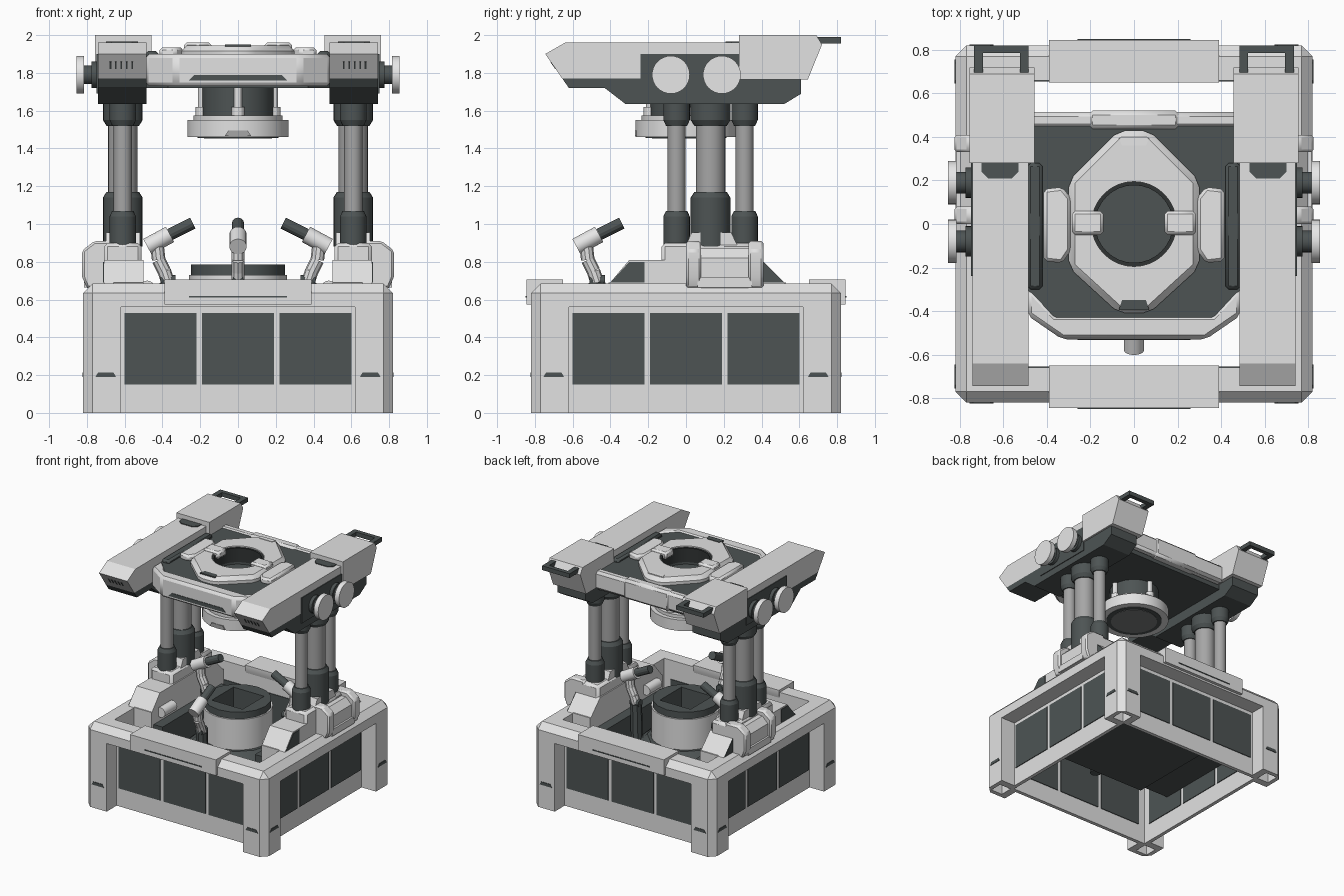
import bpy, bmesh, math
from mathutils import Vector, Matrix

if "Cube" in bpy.data.objects:
    bpy.data.objects.remove(bpy.data.objects["Cube"])

def material(name, r, g, b):
    m = bpy.data.materials.new(name)
    m.diffuse_color = (r, g, b, 1)
    m.use_nodes = True
    m.node_tree.nodes["Principled BSDF"].inputs["Base Color"].default_value = m.diffuse_color
    return m

LIGHT = material("light grey", .76, .76, .76)
WHITE = material("pale grey", .85, .85, .85)
DARK = material("charcoal", .075, .088, .088)
STEEL = material("steel grey", .38, .38, .38)
MID = material("lens grey", .20, .21, .21)
BLACK = material("near black", .03, .034, .034)

def finish(name, bm, mat, bevel=0, mirror=False, seg=1, turn=0):
    bmesh.ops.recalc_face_normals(bm, faces=bm.faces)
    me = bpy.data.meshes.new(name)
    bm.to_mesh(me)
    bm.free()
    me.materials.append(mat)
    ob = bpy.data.objects.new(name, me)
    bpy.context.collection.objects.link(ob)
    if bevel:
        m = ob.modifiers.new("bevel", 'BEVEL')
        m.width, m.segments, m.limit_method = bevel, seg, 'ANGLE'
    if mirror:
        ob.modifiers.new("mirror", 'MIRROR')
    ob.rotation_euler.z = turn
    return ob

def box(name, lo, hi, mat, **kw):
    bm = bmesh.new()
    lo, hi = Vector(lo), Vector(hi)
    mx = Matrix.Translation((lo + hi) / 2) @ Matrix.Diagonal((*(hi - lo), 1))
    bmesh.ops.create_cube(bm, size=1, matrix=mx)
    return finish(name, bm, mat, **kw)

def prism(name, pts, axis, lo, hi, mat, **kw):
    """Extrude a 2D outline along an axis: x takes (y,z), y takes (x,z), z takes (x,y)."""
    bm = bmesh.new()
    def at(p, t):
        return {'x': (t, p[0], p[1]), 'y': (p[0], t, p[1]), 'z': (p[0], p[1], t)}[axis]
    a = [bm.verts.new(at(p, lo)) for p in pts]
    b = [bm.verts.new(at(p, hi)) for p in pts]
    bm.faces.new(a)
    bm.faces.new(b[::-1])
    for i in range(len(pts)):
        j = (i + 1) % len(pts)
        bm.faces.new((a[i], b[i], b[j], a[j]))
    return finish(name, bm, mat, **kw)

def rod(name, p, q, r, mat, r2=None, n=24, **kw):
    bm = bmesh.new()
    p, q = Vector(p), Vector(q)
    d = q - p
    mx = Matrix.Translation((p + q) / 2) @ d.to_track_quat('Z', 'Y').to_matrix().to_4x4()
    bmesh.ops.create_cone(bm, cap_ends=True, segments=n, radius1=r, radius2=r if r2 is None else r2,
                          depth=d.length, matrix=mx)
    return finish(name, bm, mat, **kw)

def cut(ob, *cutters):
    for c in cutters:
        m = ob.modifiers.new("cut", 'BOOLEAN')
        m.object, m.operation, m.solver = c, 'DIFFERENCE', 'EXACT'
    dg = bpy.context.evaluated_depsgraph_get()
    me = bpy.data.meshes.new_from_object(ob.evaluated_get(dg))
    ob.modifiers.clear()
    ob.data = me
    for c in cutters:
        bpy.data.objects.remove(c)

# Base frame: chamfered block, hollowed out, deep recess on each side, hollow legs
base = box("base_frame", (-.82, -.82, -.2), (.82, .82, .685), LIGHT, bevel=.05)
turns = [k * math.pi / 2 for k in range(4)]
cut(base, box("foot_cutter", (-2, -2, -1), (2, 2, 0), LIGHT),
    box("well_cutter", (-.66, -.66, -1), (.66, .66, 2), LIGHT),
    *[box("recess_cutter", (-.62, -1, -1), (.62, -.69, .56), LIGHT, turn=t) for t in turns],
    *[box("leg_cutter", (.68, .68, -1), (.785, .785, .5), LIGHT, turn=t) for t in turns])
for t in turns:
    for x in (-.41, 0, .41):
        box("side_panel", (x - .19, -.696, .15), (x + .19, -.654, .53), DARK, turn=t)
    for x in (-.70, .70):
        prism("leg_vent", [(x - .055, .19), (x + .055, .19), (x + .04, .215), (x - .04, .215)],
              'y', -.824, -.815, DARK, turn=t)

# Raised bumpers on front and back rims
for k in (0, 1):
    prism("rim_bumper", [(-.845, .575), (-.845, .705), (-.65, .705), (-.65, .66), (-.69, .575)],
          'x', -.39, .39, LIGHT, turn=k * math.pi)
    box("bumper_slot", (-.26, -.849, .61), (.26, -.844, .618), DARK, turn=k * math.pi)

# Floor, skirt and central drum with a dark square well
box("floor_plate", (-.42, -.42, .28), (.42, .42, .32), DARK)
rod("drum_skirt", (0, 0, .32), (0, 0, .48), .46, DARK, r2=.29, n=12)
drum = rod("drum", (0, 0, .34), (0, 0, .73), .26, LIGHT, n=32)
ring = rod("drum_collar", (0, 0, .73), (0, 0, .785), .25, DARK, n=16)
lining = box("well_lining", (-.16, -.16, .5), (.16, .16, .76), DARK)
cut(drum, box("well", (-.155, -.155, .5), (.155, .155, 1), LIGHT))
for part in (ring, lining):
    cut(part, box("well", (-.14, -.14, .53), (.14, .14, 1), LIGHT))

# Pedestals under the columns
prism("pedestal_wedge", [(-.41, .68), (-.30, .81), (.40, .81), (.53, .68)], 'x', .50, .71, LIGHT, mirror=True)
box("pedestal_wall", (.50, -.41, .50), (.66, .53, .69), LIGHT, mirror=True)
box("pedestal_foot", (.42, -.38, .29), (.655, .50, .58), DARK, mirror=True)
prism("wedge_side_plate", [(-.40, .69), (-.30, .80), (-.22, .80), (-.22, .69)], 'x', .707, .715, DARK, mirror=True)
prism("wedge_side_plate_back", [(.41, .69), (.41, .80), (.52, .69)], 'x', .707, .715, DARK, mirror=True)
box("pedestal_block", (.51, -.13, .60), (.71, .41, .90), LIGHT, bevel=.02, mirror=True)
prism("pedestal_cap", [(0, .89), (.03, .955), (.24, .955), (.27, .89)], 'x', .52, .70, LIGHT, mirror=True)
rod("wedge_roller", (.48, -.32, .66), (.48, -.16, .66), .04, WHITE, mirror=True)

# Clamps hooked over the side rims
for y in (0, .33):
    prism("clamp_rib", [(.64, .66), (.80, .66), (.825, .72), (.825, .86), (.76, .91), (.64, .91)],
          'y', y, y + .08, LIGHT, bevel=.012, mirror=True)
prism("clamp_body", [(.64, .66), (.80, .66), (.80, .82), (.75, .87), (.64, .87)], 'y', .08, .33, LIGHT, mirror=True)
box("clamp_bar", (.76, .06, .665), (.815, .35, .72), LIGHT, mirror=True)

# Columns: a thick one between two thin ones, with sleeves at both ends
for y, r, s, z in ((.13, .078, .105, 1.17), (-.05, .048, .07, 1.07), (.31, .048, .07, 1.07)):
    def column(name, z0, z1, a, b, mat):
        rod(name, (.61, y, z0), (.61, y, z1), a, mat, r2=b, mirror=True)
    column("column_shaft", .9, 1.66, r, r, STEEL)
    column("column_sleeve", .88, z - .03, s, s, DARK)
    column("column_sleeve_top", z - .03, z, s, r + .008, DARK)
    column("column_collar", 1.55, 1.66, s, s, DARK)
    column("column_collar_base", 1.52, 1.55, r + .008, s, DARK)

# Upper side arms
prism("arm_cover", [(-.745, 1.90), (-.64, 1.96), (.30, 1.96), (.30, 1.77), (-.655, 1.77)],
      'x', .485, .742, LIGHT, mirror=True)
prism("arm_underside", [(-.655, 1.77), (-.62, 1.72), (-.43, 1.72), (-.32, 1.635), (.52, 1.635), (.61, 1.69), (.61, 1.77)],
      'x', .485, .742, DARK, mirror=True)
prism("arm_rear_block", [(.28, 2.0), (.69, 2.0), (.72, 1.95), (.645, 1.765), (.28, 1.765)],
      'x', .457, .757, LIGHT, mirror=True)
prism("arm_top_notch", [(.53, .285), (.70, .285), (.70, .24), (.67, .21), (.56, .21), (.53, .24)],
      'z', 1.957, 1.966, DARK, mirror=True)
for i in range(5):
    x = .555 + i * .029
    prism("nose_slot", [(-.719, 1.858), (-.692, 1.82), (-.687, 1.824), (-.714, 1.862)], 'x', x, x + .01, DARK, mirror=True)
box("arm_side_box", (.70, -.24, 1.69), (.748, .28, 1.90), DARK, mirror=True)
for y in (-.08, .19):
    rod("knob_axle", (.74, y, 1.79), (.775, y, 1.79), .07, DARK, mirror=True)
    rod("knob_neck", (.77, y, 1.79), (.82, y, 1.79), .05, DARK, mirror=True)
    rod("knob_disc", (.815, y, 1.79), (.855, y, 1.79), .10, WHITE, n=32, mirror=True)
# Open rear handles
for x in (.485, .695):
    box("handle_prong", (x, .67, 1.955), (x + .04, .82, 1.99), DARK, mirror=True)
box("handle_grip", (.485, .785, 1.955), (.735, .82, 1.99), DARK, mirror=True)

# Top deck between the arms
deck = prism("deck", [(-.49, .45), (.49, .45), (.49, -.30), (.37, -.43), (-.37, -.43), (-.49, -.30)],
             'z', 1.72, 1.89, DARK)
prism("deck_front_edge", [(-.49, -.28), (-.49, -.42), (-.33, -.53), (.33, -.53), (.49, -.42), (.49, -.28), (.36, -.42), (-.36, -.42)],
      'z', 1.73, 1.90, LIGHT, bevel=.02)
prism("deck_front_slot", [(-.26, 1.76), (-.23, 1.79), (.23, 1.79), (.26, 1.76)], 'y', -.534, -.525, DARK)
box("deck_back_bar", (-.48, .44, 1.75), (.48, .515, 1.90), LIGHT, bevel=.02)
box("deck_back_bar_middle", (-.21, .435, 1.745), (.21, .522, 1.908), LIGHT, bevel=.02)
box("deck_side_rail", (.42, -.30, 1.87), (.49, .28, 1.915), DARK, bevel=.015, mirror=True)

# Eight-sided collar with a round opening
collar = prism("deck_collar", [(-.07, .43), (.07, .43), (.30, .2), (.30, -.2), (.07, -.41), (-.07, -.41), (-.30, -.2), (-.30, .2)],
               'z', 1.86, 1.945, LIGHT, bevel=.03)
cut(collar, rod("hole", (0, 0, 1.5), (0, 0, 2.2), .195, LIGHT, n=32))
cut(deck, rod("hole", (0, 0, 1.80), (0, 0, 2.2), .185, LIGHT, n=32))
lining = rod("collar_lining", (0, 0, 1.82), (0, 0, 1.935), .197, BLACK, n=32)
cut(lining, rod("hole", (0, 0, 1.5), (0, 0, 2.2), .178, BLACK, n=32))
prism("collar_front_notch", [(-.055, -.35), (.055, -.35), (.07, -.395), (-.07, -.395)], 'z', 1.94, 1.949, DARK)
prism("collar_back_notch", [(-.07, .395), (.07, .395), (.055, .36), (-.055, .36)], 'z', 1.94, 1.949, WHITE)
box("collar_clip", (.14, -.05, 1.90), (.285, .06, 1.962), WHITE, bevel=.015, mirror=True)
prism("side_bracket", [(.29, -.12), (.33, -.18), (.415, -.17), (.415, .16), (.33, .17), (.29, .12)],
      'z', 1.88, 1.935, WHITE, bevel=.015, mirror=True)

# Hanging head below the deck
rod("head_neck", (0, 0, 1.55), (0, 0, 1.73), .19, DARK)
rod("head_flange", (0, 0, 1.545), (0, 0, 1.575), .235, LIGHT, n=32)
rod("head_ring", (0, 0, 1.46), (0, 0, 1.55), .268, LIGHT, n=32)
rod("head_lens_rim", (0, 0, 1.456), (0, 0, 1.465), .215, DARK, n=32)
rod("head_lens", (0, 0, 1.453), (0, 0, 1.462), .18, MID, n=32)
prism("head_mark", [(-.07, 1.465), (.07, 1.465), (.05, 1.495), (-.05, 1.495)], 'y', -.271, -.262, STEEL)
for t in turns:
    x, y = .19 * math.cos(t), .19 * math.sin(t)
    rod("head_strut", (x, y, 1.57), (x, y, 1.73), .022, LIGHT, n=12)
    rod("head_strut_foot", (x, y, 1.57), (x, y, 1.62), .035, LIGHT, n=12)

# Three nozzle arms aimed at the drum: front, right, left
for a, shift, cy in ((-math.pi / 2, .13, 0), (0, .03, .12), (math.pi, .03, .12)):
    def P(r, z):
        return ((r + shift) * math.cos(a), cy + (r + shift) * math.sin(a), z)
    rod("nozzle_mount", P(.33, .30), P(.34, .69), .045, DARK, n=8)
    rod("nozzle_joint", P(.30, .70), P(.38, .70), .03, DARK, n=12)
    path = [P(.34, .69), P(.36, .75), P(.39, .81), P(.40, .90)]
    for p, q in zip(path, path[1:]):
        rod("nozzle_arm", p, q, .036, LIGHT, n=10)
    rod("nozzle_body", P(.45, .88), P(.33, .945), .046, WHITE, n=16)
    rod("nozzle_tip", P(.33, .945), P(.21, 1.005), .032, DARK, n=12)

# Smooth round parts, keep edges sharp
bpy.ops.object.select_all(action='SELECT')
bpy.context.view_layer.objects.active = base
bpy.ops.object.shade_smooth_by_angle(angle=math.radians(28))
